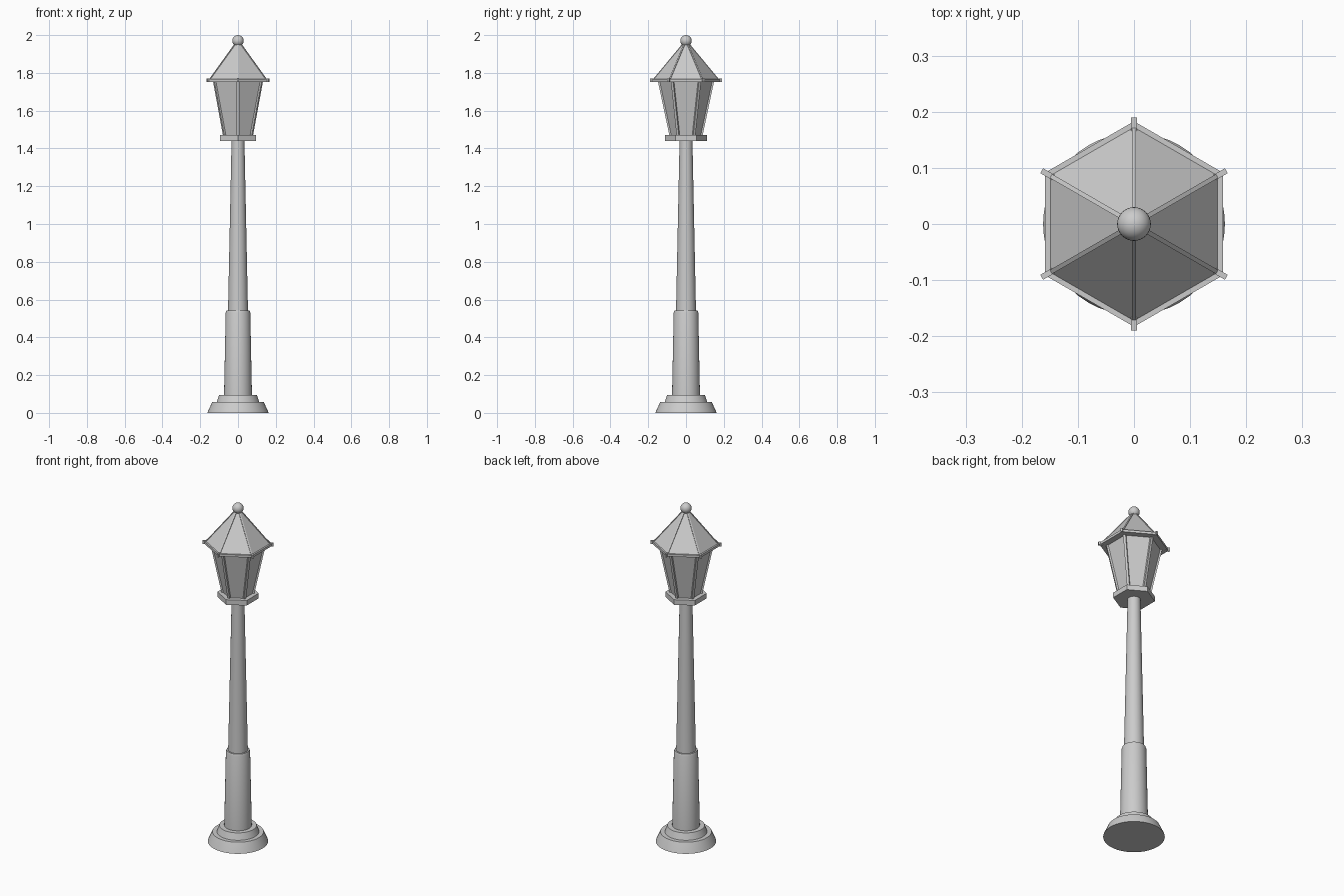
import bpy, bmesh, math
from mathutils import Vector

if "Cube" in bpy.data.objects:
    bpy.data.objects.remove(bpy.data.objects["Cube"])


def finish(name, bm, smooth=False):
    bmesh.ops.recalc_face_normals(bm, faces=bm.faces)
    me = bpy.data.meshes.new(name)
    bm.to_mesh(me)
    bm.free()
    ob = bpy.data.objects.new(name, me)
    bpy.context.collection.objects.link(ob)
    if smooth:
        bpy.ops.object.select_all(action='DESELECT')
        ob.select_set(True)
        bpy.context.view_layer.objects.active = ob
        bpy.ops.object.shade_smooth_by_angle(angle=math.radians(30))
    return ob


def lathe(name, profile, sides, smooth=False):
    """Stack of rings (radius, z); a corner always lies on +y."""
    bm = bmesh.new()
    rings = []
    for r, z in profile:
        angles = [math.pi / 2 + math.tau * i / sides for i in range(sides)]
        rings.append([bm.verts.new((r * math.cos(a), r * math.sin(a), z)) for a in angles])
    for lo, hi in zip(rings, rings[1:]):
        for i in range(sides):
            j = (i + 1) % sides
            bm.faces.new((lo[i], lo[j], hi[j], hi[i]))
    bm.faces.new(rings[0])
    bm.faces.new(rings[-1])
    return finish(name, bm, smooth)


def corner_bars(name, start, end, width, depth):
    """Six square bars running from start to end (radius, z) at the hexagon corners."""
    bm = bmesh.new()
    for k in range(6):
        a = math.pi / 2 + k * math.pi / 3
        out = Vector((math.cos(a), math.sin(a), 0))
        side = Vector((-out.y, out.x, 0)) * width / 2
        p, q = (out * r + Vector((0, 0, z)) for r, z in (start, end))
        up = (q - p).normalized().cross(side.normalized()) * depth / 2
        lo, hi = ([bm.verts.new(c + side * s + up * u)
                   for s, u in ((-1, -1), (1, -1), (1, 1), (-1, 1))] for c in (p, q))
        for i in range(4):
            j = (i + 1) % 4
            bm.faces.new((lo[i], lo[j], hi[j], hi[i]))
        bm.faces.new(lo)
        bm.faces.new(hi)
    return finish(name, bm)


# Round stepped foot and two-stage tapering post
lathe("base", [(0.162, 0), (0.16, 0.006), (0.137, 0.057), (0.113, 0.057), (0.1, 0.095)], 48, True)
lathe("lower_post", [(0.074, 0.09), (0.065, 0.53), (0.061, 0.542)], 32, True)
lathe("upper_post", [(0.053, 0.53), (0.034, 1.445)], 32, True)

# Hexagonal lantern
lathe("lantern_floor", [(0.111, 1.44), (0.111, 1.47)], 6)
lathe("lantern_glass", [(0.081, 1.465), (0.144, 1.76)], 6)
corner_bars("lantern_frame", (0.082, 1.465), (0.144, 1.757), 0.014, 0.01)

# Roof with rim, ridge bars and corner stubs
lathe("roof_rim", [(0.183, 1.753), (0.183, 1.767)], 6)
lathe("roof", [(0.174, 1.765), (0.012, 1.96)], 6)
corner_bars("roof_ridges", (0.174, 1.764), (0.015, 1.956), 0.008, 0.004)
corner_bars("rim_stubs", (0.165, 1.761), (0.19, 1.761), 0.01, 0.02)

# Ball finial
bpy.ops.mesh.primitive_uv_sphere_add(segments=32, ring_count=16, radius=0.03, location=(0, 0, 1.97))
bpy.context.object.name = "finial"
bpy.ops.object.shade_smooth()
